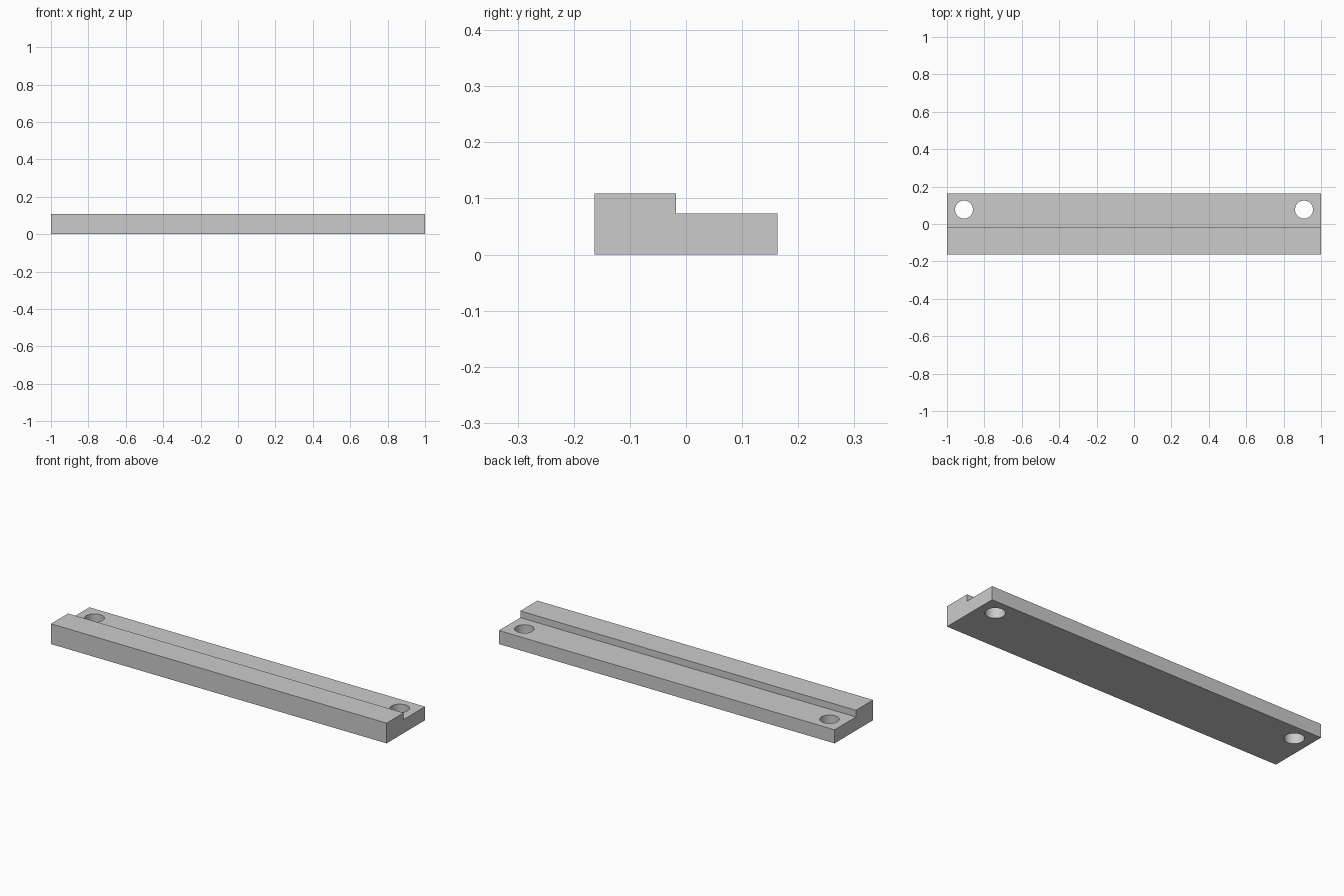
import bpy
import bmesh
from mathutils import Matrix

cube = bpy.data.objects.get("Cube")
if cube:
    bpy.data.objects.remove(cube, do_unlink=True)

HALF_LENGTH = 1.0
PROFILE = [(-0.1635, 0), (0.1635, 0), (0.1635, 0.073),
           (-0.018, 0.073), (-0.018, 0.109), (-0.1635, 0.109)]
HOLE_X, HOLE_Y, HOLE_RADIUS = 0.909, 0.077, 0.048


def make_object(name, bm):
    bmesh.ops.recalc_face_normals(bm, faces=bm.faces)
    mesh = bpy.data.meshes.new(name)
    bm.to_mesh(mesh)
    bm.free()
    obj = bpy.data.objects.new(name, mesh)
    bpy.context.collection.objects.link(obj)
    return obj


# Single grey material
grey = bpy.data.materials.new("plain_grey")
grey.use_nodes = True
colour = (0.6, 0.6, 0.6, 1)
grey.diffuse_color = colour
grey.node_tree.nodes["Principled BSDF"].inputs["Base Color"].default_value = colour

# Stepped bar: profile swept along its length
bm = bmesh.new()
end = bm.faces.new([bm.verts.new((-HALF_LENGTH, y, z)) for y, z in PROFILE])
swept = bmesh.ops.extrude_face_region(bm, geom=[end], use_keep_orig=True)
moved = [v for v in swept["geom"] if isinstance(v, bmesh.types.BMVert)]
bmesh.ops.translate(bm, verts=moved, vec=(2 * HALF_LENGTH, 0, 0))
bar = make_object("stepped_bar", bm)
bar.data.materials.append(grey)

# Cutter for the two round through holes
bm = bmesh.new()
for side in (-1, 1):
    bmesh.ops.create_cone(bm, cap_ends=True, segments=48, depth=0.4,
                          radius1=HOLE_RADIUS, radius2=HOLE_RADIUS,
                          matrix=Matrix.Translation((side * HOLE_X, HOLE_Y, 0)))
cutter = make_object("hole_cutter", bm)
cutter.data.materials.append(grey)
cutter.hide_render = True

# Drill the holes, then discard the cutter
drill = bar.modifiers.new("mounting_holes", "BOOLEAN")
drill.operation = "DIFFERENCE"
drill.solver = "EXACT"
drill.object = cutter
bpy.ops.object.select_all(action="DESELECT")
bar.select_set(True)
bpy.context.view_layer.objects.active = bar
bpy.ops.object.modifier_apply(modifier=drill.name)
bpy.data.objects.remove(cutter, do_unlink=True)

# Smooth hole walls, crisp edges elsewhere
bpy.ops.object.shade_smooth_by_angle()
